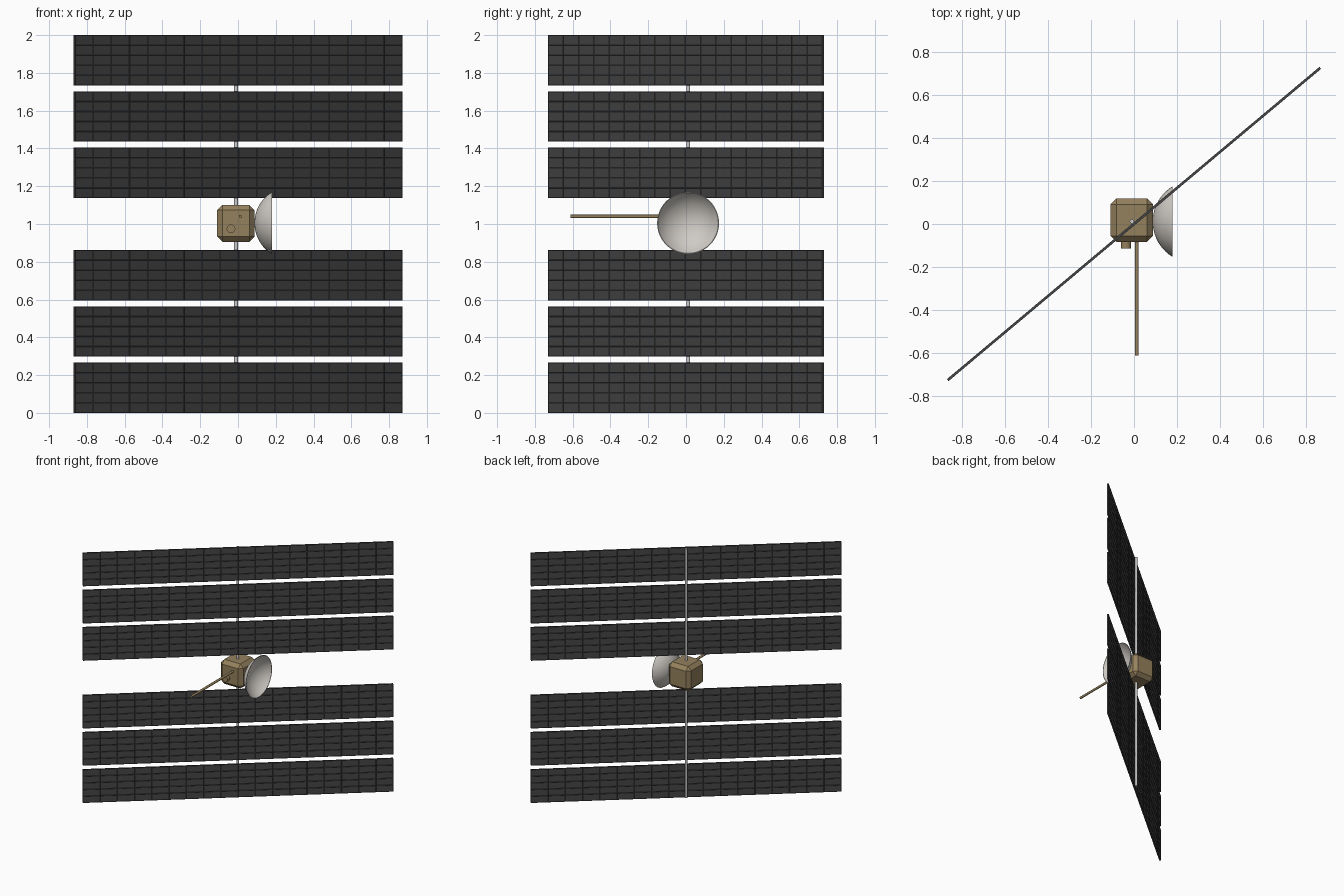
import bpy, bmesh, math
from mathutils import Matrix, Vector

if "Cube" in bpy.data.objects:
    bpy.data.objects.remove(bpy.data.objects["Cube"])


def material(name, color):
    m = bpy.data.materials.new(name)
    m.diffuse_color = (*color, 1)
    m.use_nodes = True
    m.node_tree.nodes["Principled BSDF"].inputs["Base Color"].default_value = m.diffuse_color
    return m


GOLD = material("gold_foil", (0.30, 0.22, 0.11))
DARK = material("solar_cell", (0.06, 0.06, 0.06))
WARM = material("dish_coating", (0.62, 0.59, 0.55))
YAW = math.atan2(0.725, 0.865)      # heading of the solar wings


def make_object(name, bm, mat=None, smooth=False):
    bmesh.ops.recalc_face_normals(bm, faces=bm.faces)
    me = bpy.data.meshes.new(name)
    bm.to_mesh(me)
    bm.free()
    ob = bpy.data.objects.new(name, me)
    bpy.context.collection.objects.link(ob)
    if mat:
        me.materials.append(mat)
    if smooth:
        bpy.context.view_layer.objects.active = ob
        ob.select_set(True)
        bpy.ops.object.shade_smooth_by_angle(angle=math.radians(35))
        ob.select_set(False)
    return ob


def rod(name, start, end, radius, mat=None, sides=16):
    a, b = Vector(start), Vector(end)
    turn = (b - a).to_track_quat('Z', 'Y').to_matrix().to_4x4()
    bm = bmesh.new()
    bmesh.ops.create_cone(bm, cap_ends=True, segments=sides, radius1=radius, radius2=radius,
                          depth=(b - a).length, matrix=Matrix.Translation((a + b) / 2) @ turn)
    return make_object(name, bm, mat, True)


def solar_panel(name, z, length=2.26, height=0.266, thick=0.012):
    # slab split into cells, each slightly recessed on both sides
    bm = bmesh.new()
    bmesh.ops.create_grid(bm, x_segments=18, y_segments=5, size=0.5)
    bmesh.ops.scale(bm, vec=(length, height, 1), verts=bm.verts)
    bmesh.ops.translate(bm, vec=(0, 0, -thick / 2), verts=bm.verts)
    ext = bmesh.ops.extrude_face_region(bm, geom=bm.faces[:], use_keep_orig=True)
    top = [v for v in ext["geom"] if isinstance(v, bmesh.types.BMVert)]
    bmesh.ops.translate(bm, vec=(0, 0, thick), verts=top)
    bmesh.ops.recalc_face_normals(bm, faces=bm.faces)
    cells = [f for f in bm.faces if abs(f.normal.z) > 0.9]
    bmesh.ops.inset_individual(bm, faces=cells, thickness=0.003, depth=-0.0015)
    bm.transform(Matrix.Translation((0, 0, z)) @ Matrix.Rotation(YAW, 4, 'Z')
                 @ Matrix.Rotation(math.pi / 2, 4, 'X'))
    return make_object(name, bm, DARK)


# Solar panels, three above and three below the body
for side, sign in (("upper", 1), ("lower", -1)):
    for i in range(3):
        solar_panel(f"{side}_solar_panel_{i + 1}", 1 + sign * (0.271 + 0.298 * i))

# Mast running behind the panels
mx, my = -math.sin(YAW) * 0.016, math.cos(YAW) * 0.016
rod("panel_mast", (mx, my, 0.003), (mx, my, 1.997), 0.010)

# Chamfered body
bm = bmesh.new()
bmesh.ops.create_cube(bm, size=1)
bmesh.ops.scale(bm, vec=(0.198, 0.202, 0.196), verts=bm.verts)
bmesh.ops.bevel(bm, geom=bm.edges[:], offset=0.028, offset_type='OFFSET', segments=1,
                profile=0.5, affect='EDGES')
bmesh.ops.translate(bm, vec=(-0.011, 0.018, 1.003), verts=bm.verts)
make_object("body", bm, GOLD)

# Boom and nozzle on the front face
rod("antenna_boom", (0.013, -0.612, 1.04), (0.013, -0.07, 1.04), 0.009, GOLD)
rod("nozzle", (-0.037, -0.114, 0.975), (-0.037, -0.07, 0.975), 0.023, GOLD, 24)

# Dish: spherical cap profile spun round the x axis
R_RIM, DEPTH, THICK = 0.164, 0.092, 0.004
R = (R_RIM ** 2 + DEPTH ** 2) / (2 * DEPTH)
arc = math.asin(R_RIM / R)
N = 10
cy, cz, x0 = 0.011, 1.005, 0.087
outer = [(R - R * math.cos(arc * i / N), R * math.sin(arc * i / N)) for i in range(N + 1)]
r = R - THICK
inner = [(R - r * math.cos(arc * i / N), r * math.sin(arc * i / N)) for i in range(N, -1, -1)]
inner[0] = (DEPTH, R_RIM - THICK)
bm = bmesh.new()
vs = [bm.verts.new((x0 + x, cy, cz + h)) for x, h in outer + inner]
es = [bm.edges.new(p) for p in zip(vs, vs[1:])]
bmesh.ops.spin(bm, geom=vs + es, cent=(x0, cy, cz), axis=(1, 0, 0), angle=2 * math.pi,
               steps=48, use_merge=False)
bmesh.ops.remove_doubles(bm, verts=bm.verts, dist=0.0001)
make_object("dish", bm, WARM, True)
